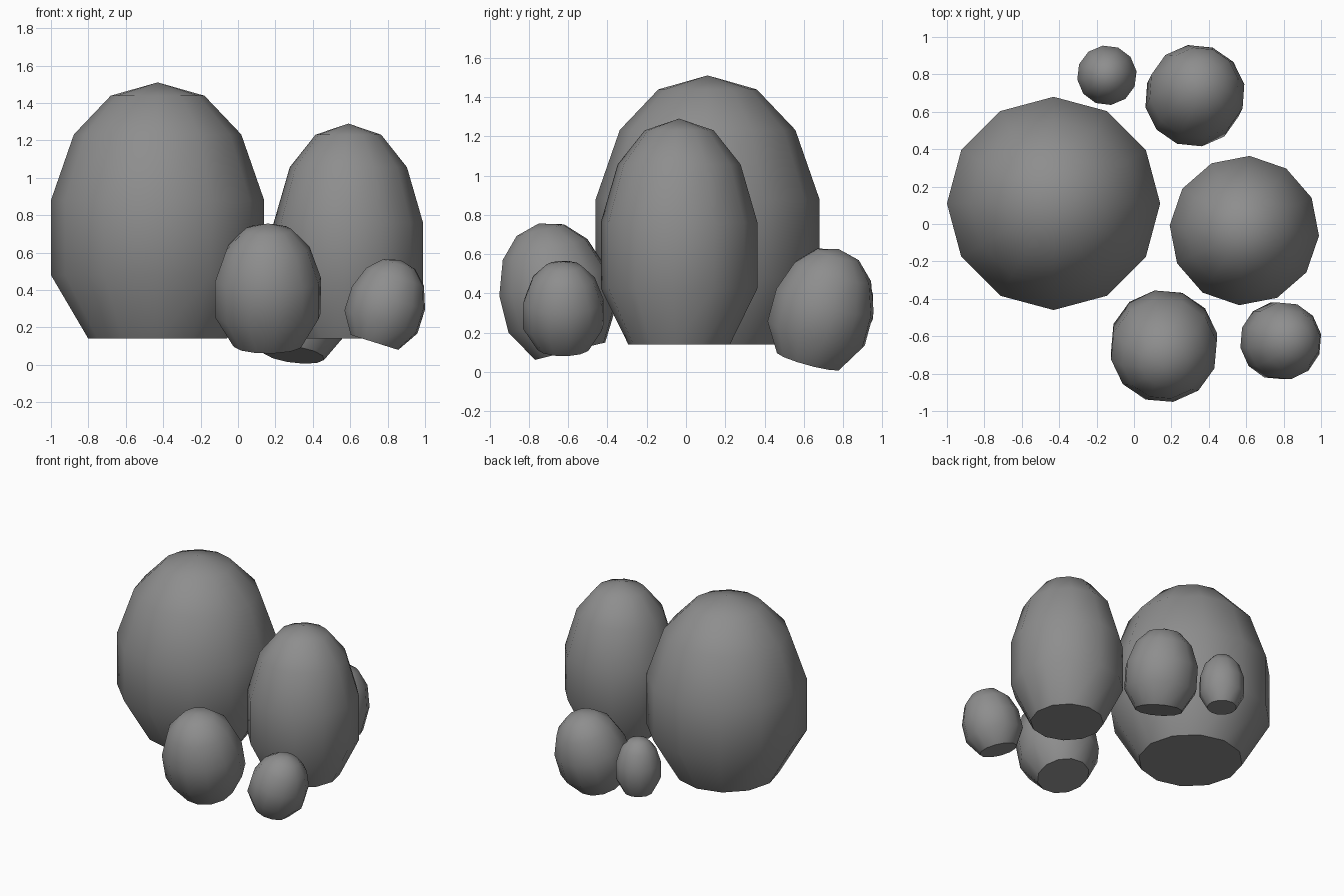
import bpy, bmesh
from math import cos, sin, pi, radians
from mathutils import Matrix, Vector

cube = bpy.data.objects.get("Cube")
if cube:
    bpy.data.objects.remove(cube, do_unlink=True)

# Single stone colour
stone = bpy.data.materials.new("stone_grey")
stone.use_nodes = True
stone.diffuse_color = (0.27, 0.27, 0.27, 1)
bsdf = next(n for n in stone.node_tree.nodes if n.type == 'BSDF_PRINCIPLED')
bsdf.inputs["Base Color"].default_value = (0.27, 0.27, 0.27, 1)
bsdf.inputs["Roughness"].default_value = 0.9

# Shared egg profile: (radius, height) as fractions, from flat base to crown
PROFILE = [(0.65, 0), (1, 0.248), (1, 0.54), (0.785, 0.797), (0.44, 0.948)]
SIDES = 12


def boulder(name, base, radius, height, lean=(0, 0), spin=0):
    """Twelve-sided egg with a flat base, leaning along the given x, y."""
    bm = bmesh.new()
    rings = []
    for r, h in PROFILE:
        rings.append([bm.verts.new((radius * r * cos(2 * pi * i / SIDES),
                                    radius * r * sin(2 * pi * i / SIDES),
                                    height * h)) for i in range(SIDES)])
    crown = bm.verts.new((0, 0, height))
    for low, high in zip(rings, rings[1:]):
        for i in range(SIDES):
            j = (i + 1) % SIDES
            bm.faces.new((low[i], low[j], high[j], high[i]))
    for i in range(SIDES):
        bm.faces.new((rings[-1][i], rings[-1][(i + 1) % SIDES], crown))
    for face in bm.faces:
        face.smooth = True
    # Flat base keeps a crisp rim
    cap = bm.faces.new(rings[0][::-1])
    for edge in cap.edges:
        edge.smooth = False

    # Spin about the stone's own axis, then tip it over
    axis = Vector((lean[0], lean[1], (1 - lean[0] ** 2 - lean[1] ** 2) ** 0.5))
    tilt = Vector((0, 0, 1)).rotation_difference(axis).to_matrix().to_4x4()
    bm.transform(Matrix.Translation(base) @ tilt
                 @ Matrix.Rotation(radians(spin), 4, 'Z'))
    mesh = bpy.data.meshes.new(name)
    bm.to_mesh(mesh)
    bm.free()
    mesh.materials.append(stone)
    obj = bpy.data.objects.new(name, mesh)
    bpy.context.collection.objects.link(obj)
    return obj


# Two large upright boulders
boulder("large_boulder", (-0.43, 0.11, 0.14), 0.57, 1.37)
boulder("tall_boulder", (0.59, -0.035, 0.14), 0.4, 1.15, spin=-4)

# Smaller stones tipped around them
boulder("front_stone", (0.16, -0.59, 0.105), 0.287, 0.67, (0, -0.24), 10)
boulder("small_front_stone", (0.73, -0.625, 0.12), 0.208, 0.462, (0.3, 0), 10)
boulder("back_stone", (0.295, 0.625, 0.055), 0.26, 0.595, (0.13, 0.26), 10)
boulder("small_back_stone", (-0.145, 0.795, 0.165), 0.16, 0.42, spin=8)
